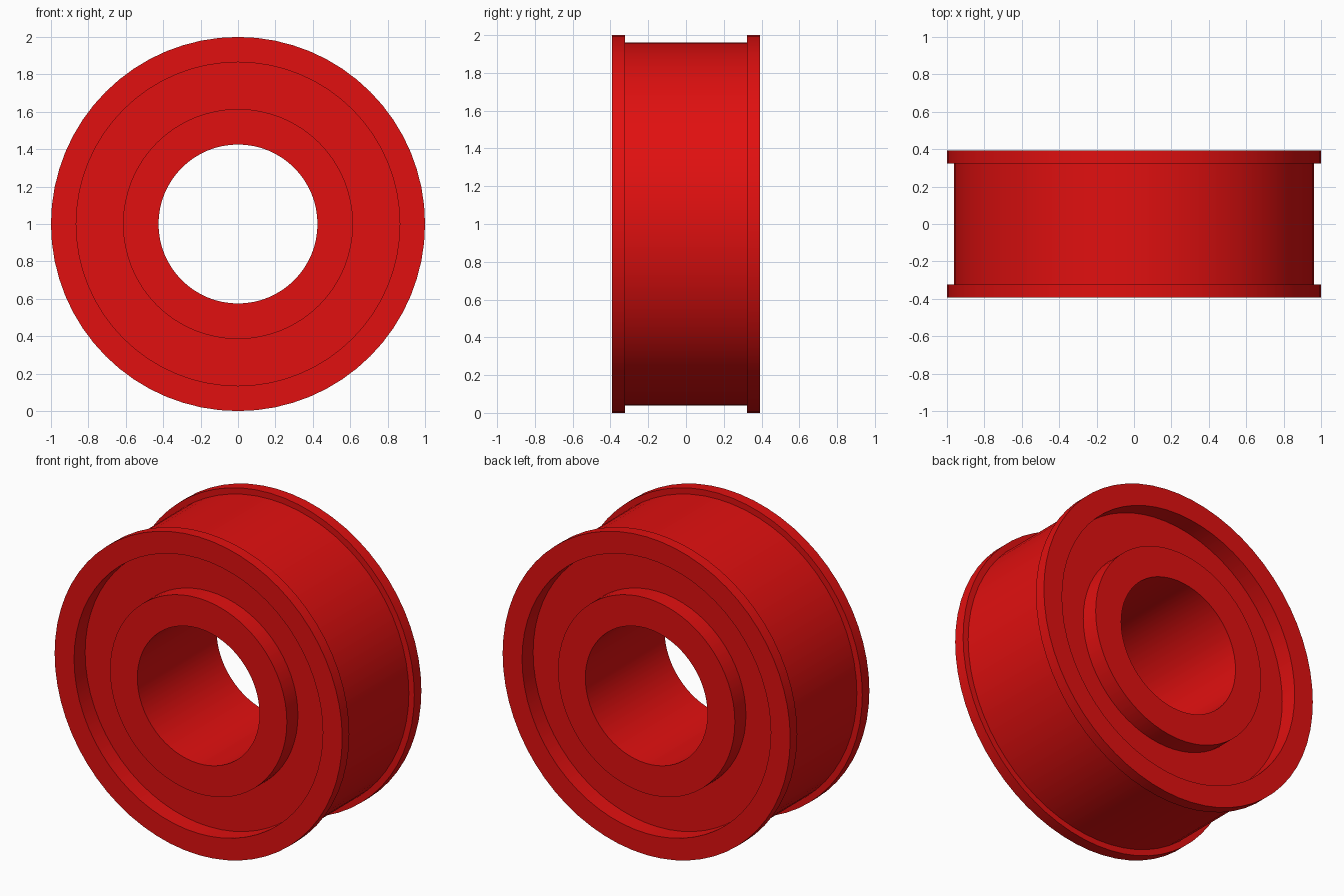
import bpy
import bmesh
import math
from mathutils import Vector

cube = bpy.data.objects.get("Cube")
if cube:
    bpy.data.objects.remove(cube, do_unlink=True)

SEGMENTS = 64
HALF_WIDTH = 0.393
FLANGE_INNER = 0.323
RECESS = 0.283          # half thickness of the web between hub and rim

# Red paint
red = bpy.data.materials.new("red")
red.use_nodes = True
red.diffuse_color = (0.75, 0.005, 0.005, 1)
red.node_tree.nodes["Principled BSDF"].inputs["Base Color"].default_value = red.diffuse_color

# Half cross-section as (radius, depth): bore, hub, web, rim, flange, tread
half = [(0.425, HALF_WIDTH), (0.615, HALF_WIDTH),
        (0.615, RECESS), (0.865, RECESS),
        (0.865, HALF_WIDTH), (1.0, HALF_WIDTH),
        (1.0, FLANGE_INNER), (0.962, FLANGE_INNER)]
profile = half + [(r, -d) for r, d in reversed(half)]

# Flanged wheel: closed cross-section revolved about the y axis
bm = bmesh.new()
verts = [bm.verts.new((0, d, r)) for r, d in profile]
edges = [bm.edges.new((v, verts[(i + 1) % len(verts)])) for i, v in enumerate(verts)]
bmesh.ops.spin(bm, geom=verts + edges, cent=Vector((0, 0, 0)), axis=Vector((0, 1, 0)),
               angle=math.tau, steps=SEGMENTS, use_merge=False)
bmesh.ops.remove_doubles(bm, verts=bm.verts, dist=0.0005)
bmesh.ops.recalc_face_normals(bm, faces=bm.faces)
bmesh.ops.translate(bm, verts=bm.verts, vec=(0, 0, 1))

mesh = bpy.data.meshes.new("flanged_wheel")
bm.to_mesh(mesh)
bm.free()
mesh.materials.append(red)
wheel = bpy.data.objects.new("flanged_wheel", mesh)
bpy.context.collection.objects.link(wheel)

# Smooth round walls, crisp rims
bpy.ops.object.select_all(action="DESELECT")
wheel.select_set(True)
bpy.context.view_layer.objects.active = wheel
bpy.ops.object.shade_smooth_by_angle(angle=math.radians(30))
